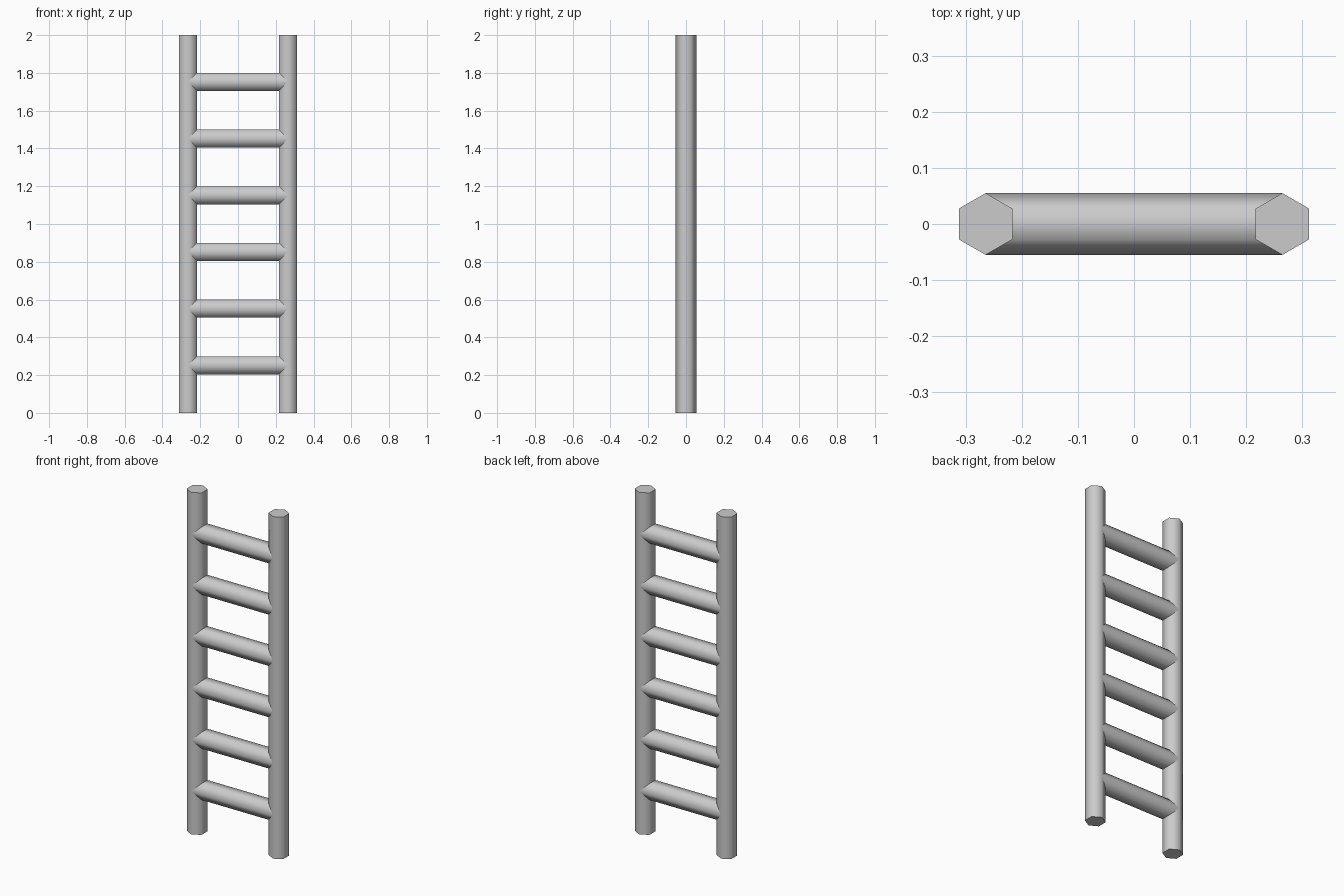
import bpy, math

if "Cube" in bpy.data.objects:
    bpy.data.objects.remove(bpy.data.objects["Cube"])

R = 0.055        # hexagon corner radius
RAIL_X = 0.2645  # rail centre offset


def hex_bar(name, length, location, rotation):
    bpy.ops.mesh.primitive_cylinder_add(vertices=6, radius=R, depth=length,
                                        location=location, rotation=rotation)
    bar = bpy.context.object
    bar.name = name
    # round across the six sides, crisp at the end caps
    bpy.ops.object.shade_smooth_by_angle(angle=math.radians(70))
    return bar


# upright rails, corners facing front and back
for side, label in ((-1, "left"), (1, "right")):
    hex_bar(label + "_rail", 2.0, (side * RAIL_X, 0, 1.0), (0, 0, 0))

# six rungs, flats on top and bottom, ends buried in the rails
for i in range(6):
    hex_bar(f"rung_{i + 1}", 2 * RAIL_X, (0, 0, 0.252 + 0.3 * i),
            (0, math.radians(90), 0))
